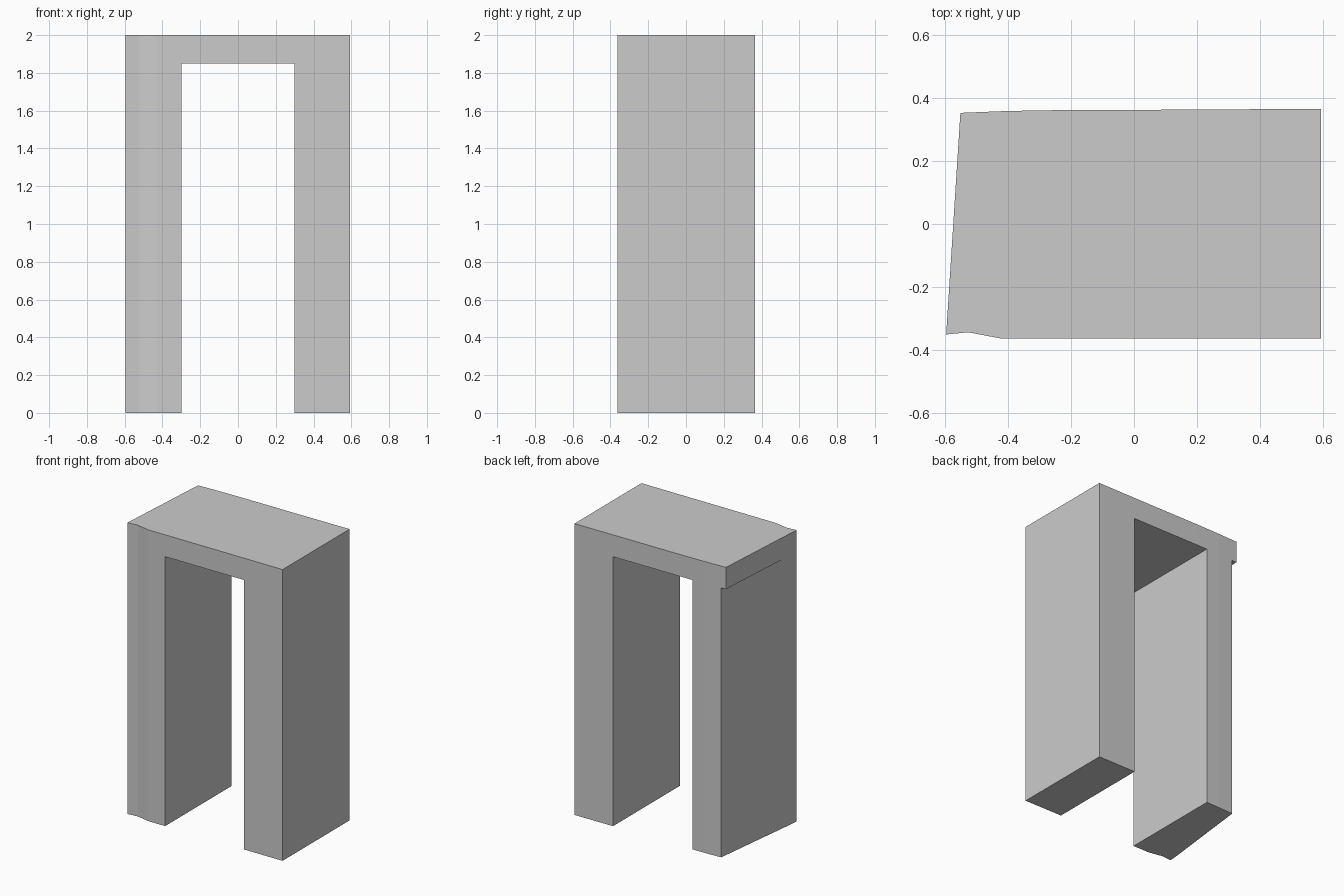
import bpy, bmesh

if "Cube" in bpy.data.objects:
    bpy.data.objects.remove(bpy.data.objects["Cube"])


def prism(name, outline, z0, z1):
    """Extrude a counter-clockwise XY outline from z0 to z1."""
    bm = bmesh.new()
    face = bm.faces.new([bm.verts.new((x, y, z0)) for x, y in outline])
    top = bmesh.ops.extrude_face_region(bm, geom=[face])["geom"]
    verts = [v for v in top if isinstance(v, bmesh.types.BMVert)]
    bmesh.ops.translate(bm, verts=verts, vec=(0, 0, z1 - z0))
    bmesh.ops.recalc_face_normals(bm, faces=bm.faces[:])
    mesh = bpy.data.meshes.new(name)
    bm.to_mesh(mesh)
    bm.free()
    obj = bpy.data.objects.new(name, mesh)
    bpy.context.collection.objects.link(obj)
    return obj


def carve(target, cutter):
    """Subtract the cutter from the target, then discard it."""
    cutter.hide_render = True
    mod = target.modifiers.new("carve", "BOOLEAN")
    mod.operation = "DIFFERENCE"
    mod.solver = "EXACT"
    mod.object = cutter
    bpy.context.view_layer.objects.active = target
    bpy.ops.object.modifier_apply(modifier=mod.name)
    bpy.data.objects.remove(cutter)


LINTEL_Z = 1.85

# Whole block, with the slightly irregular footprint
arch = prism("door_frame", [
    (-0.595, -0.350), (-0.525, -0.343), (-0.425, -0.362), (0.592, -0.362),
    (0.592, 0.365), (0.45, 0.364), (0.11, 0.362), (-0.22, 0.361),
    (-0.40, 0.358), (-0.55, 0.352)], 0, 2)

# Doorway through the middle
carve(arch, prism("doorway_cutter",
                  [(-0.3, -1), (0.3, -1), (0.3, 1), (-0.3, 1)], -1, LINTEL_Z))

# Tapered outer side of the left leg, leaving the lintel overhanging
carve(arch, prism("leg_side_cutter",
                  [(-0.6, -0.37), (-0.4975, 0.5), (-0.8, 0.5), (-0.8, -0.37)],
                  -1, LINTEL_Z))
